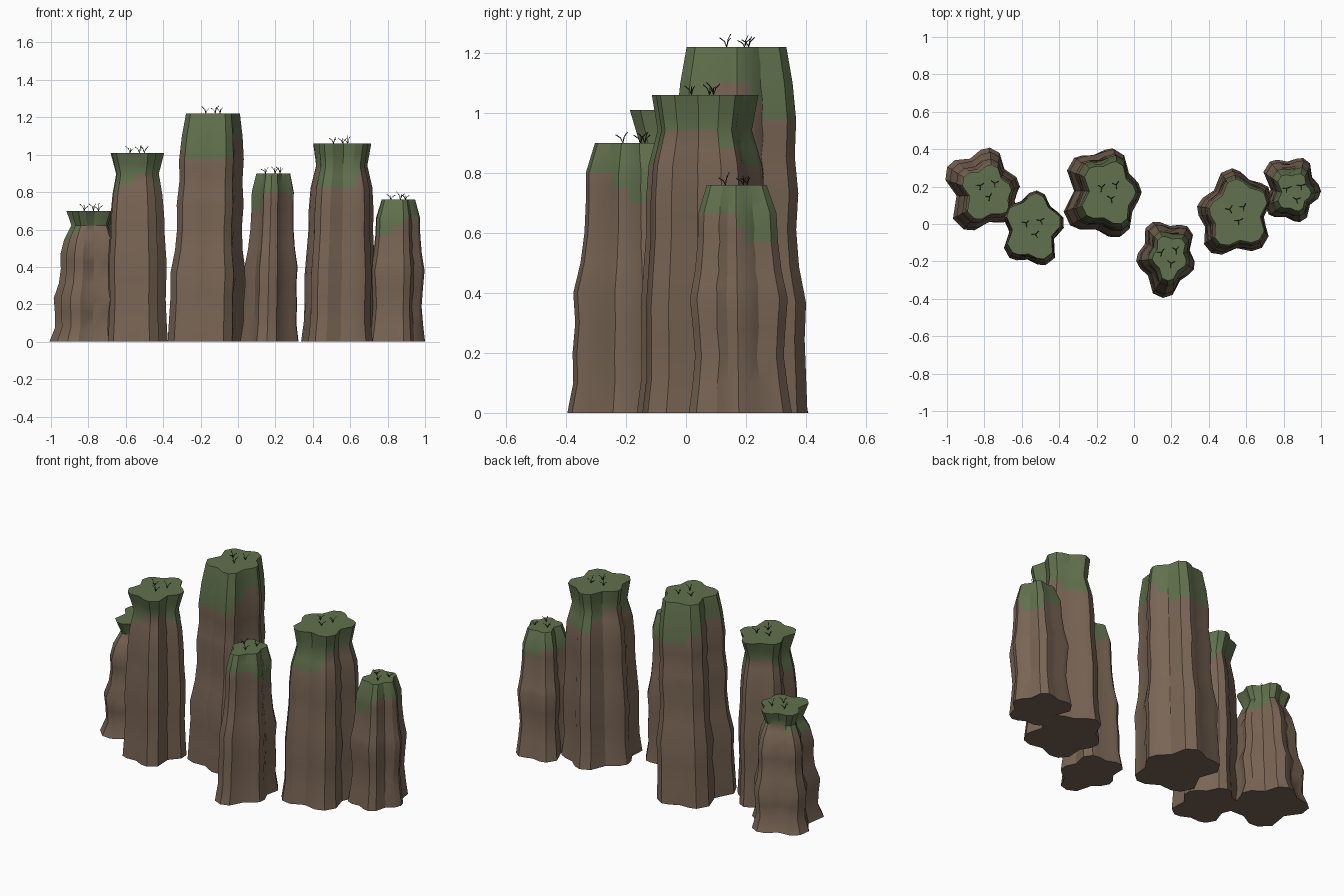
import bpy, bmesh, math, random
from mathutils import Vector

random.seed(4)
cube = bpy.data.objects.get("Cube")
if cube:
    bpy.data.objects.remove(cube, do_unlink=True)


def material(name, color):
    mat = bpy.data.materials.new(name)
    mat.use_nodes = True
    mat.diffuse_color = (*color, 1)
    bsdf = mat.node_tree.nodes["Principled BSDF"]
    bsdf.inputs["Base Color"].default_value = (*color, 1)
    bsdf.inputs["Roughness"].default_value = 0.9
    return mat


ROCK = material("brown rock", (0.19, 0.13, 0.09))
MOSS = material("green moss", (0.12, 0.165, 0.075))
TWIG = material("dark twig", (0.025, 0.028, 0.015))


def outline(lobes):
    """Rounded ridges joined by creases: (angle, radius, is_crease)."""
    points = []
    for i, (deg, rad) in enumerate(lobes):
        next_deg, next_rad = lobes[(i + 1) % len(lobes)]
        prev_deg = lobes[i - 1][0]
        gap = (next_deg - deg) % 360
        back = (deg - prev_deg) % 360
        crease = math.cos(math.radians(gap / 2)) * 0.94 * (rad + next_rad) / 2
        points += [(deg - back * 0.2, rad * 0.94, False), (deg, rad, False),
                   (deg + gap * 0.2, rad * 0.94, False), (deg + gap / 2, crease, True)]
    return [(math.radians(a), r, c) for a, r, c in points]


def sample(values, t):
    f = t * (len(values) - 1)
    i = min(int(f), len(values) - 2)
    return values[i] + (values[i + 1] - values[i]) * (f - i)


def pillar(name, base, shift, height, moss, lobes, scales):
    """Loft the outline up through the scale profile, then paint moss near the top."""
    bm = bmesh.new()
    shape = outline(lobes)
    steps = len(scales) - 1
    levels = [i / steps for i in range(steps + 1)]
    levels += [(a + b) / 2 for a, b in zip(levels, levels[1:]) if b > 0.6]
    rings = []
    for n, t in enumerate(sorted(levels)):
        center = Vector((base[0] + shift[0] * t, base[1] + shift[1] * t, 0))
        ring = []
        for a, r, crease in shape:
            r *= sample(scales, t)
            if crease and 0 < t < 1:
                r *= 1.04 if n % 2 else 0.97
            ring.append(bm.verts.new(center + Vector((r * math.cos(a), r * math.sin(a), t * height))))
        rings.append(ring)
    count = len(shape)
    phase = random.uniform(0, 6)
    for low, high in zip(rings, rings[1:]):
        for i in range(count):
            j = (i + 1) % count
            face = bm.faces.new((low[i], low[j], high[j], high[i]))
            edge = height - moss * (1 + 0.35 * math.sin(2 * shape[i][0] + phase))
            face.material_index = int(face.calc_center_median().z > edge)
    bm.faces.new(rings[0][::-1])
    bm.faces.new(rings[-1]).material_index = 1
    mesh = bpy.data.meshes.new(name)
    bm.to_mesh(mesh)
    bm.free()
    mesh.materials.append(ROCK)
    mesh.materials.append(MOSS)
    obj = bpy.data.objects.new(name, mesh)
    bpy.context.collection.objects.link(obj)
    bpy.ops.object.select_all(action="DESELECT")
    obj.select_set(True)
    bpy.context.view_layer.objects.active = obj
    bpy.ops.object.shade_smooth_by_angle(angle=math.radians(30))
    twigs(name + "_twigs", Vector((base[0] + shift[0], base[1] + shift[1], height)))


def twigs(name, top):
    """Three small tufts of thin bent stems."""
    curve = bpy.data.curves.new(name, "CURVE")
    curve.dimensions = "3D"
    curve.bevel_depth = 0.0016
    curve.bevel_resolution = 0
    for k in range(3):
        a = math.radians(40 + 120 * k)
        root = top + Vector((math.cos(a) * 0.045, math.sin(a) * 0.045 + 0.01, 0))
        for m in range(3):
            b = a + m * 2.1 + random.uniform(-0.4, 0.4)
            lean = Vector((math.cos(b), math.sin(b), 0))
            tall = random.uniform(0.02, 0.042)
            spline = curve.splines.new("POLY")
            spline.points.add(2)
            path = (root, root + lean * 0.008 + Vector((0, 0, tall * 0.6)),
                    root + lean * 0.024 + Vector((0, 0, tall)))
            for point, co in zip(spline.points, path):
                point.co = (*co, 1)
    curve.materials.append(TWIG)
    bpy.context.collection.objects.link(bpy.data.objects.new(name, curve))


# Pillars from left to right: base, lean, height, moss depth, ridges, width profile
pillar("short_flared_pillar", (-0.8, 0.2), (0.02, -0.02), 0.7, 0.11,
       [(82, 0.21), (0, 0.19), (-50, 0.23), (-116, 0.255), (152, 0.225)][::-1],
       [1, 0.86, 0.88, 0.92, 0.8, 0.76, 0.78, 0.7, 0.52, 0.66])
pillar("slim_flared_pillar", (-0.535, -0.03), (0, 0.01), 1.01, 0.16,
       [(86, 0.21), (22, 0.17), (-72, 0.2), (-131, 0.2), (141, 0.19)][::-1],
       [1, 0.96, 0.93, 0.95, 0.95, 0.9, 0.88, 0.82, 0.7, 0.88])
pillar("tallest_pillar", (-0.165, 0.17), (0.035, 0), 1.22, 0.2,
       [(78, 0.24), (0, 0.2), (-70, 0.255), (-135, 0.25), (130, 0.24)][::-1],
       [1, 0.98, 0.96, 0.98, 0.88, 0.84, 0.87, 0.82, 0.84, 0.79, 0.7])
pillar("front_pillar", (0.17, -0.176), (0.02, 0), 0.9, 0.15,
       [(110, 0.2), (55, 0.2), (-24, 0.165), (-94, 0.22), (188, 0.16)][::-1],
       [1, 0.91, 0.92, 0.88, 0.91, 0.8, 0.74, 0.72, 0.72, 0.58])
pillar("wide_flared_pillar", (0.533, 0.053), (0.02, 0), 1.06, 0.17,
       [(92, 0.245), (38, 0.235), (-50, 0.235), (-120, 0.24), (168, 0.2)][::-1],
       [1, 0.93, 0.93, 0.94, 0.9, 0.86, 0.86, 0.82, 0.68, 0.77])
pillar("small_pillar", (0.85, 0.176), (0.01, -0.01), 0.76, 0.14,
       [(73, 0.185), (0, 0.15), (-78, 0.17), (-136, 0.18), (128, 0.2)][::-1],
       [1, 0.92, 0.86, 0.9, 0.95, 0.84, 0.78, 0.76, 0.58])
